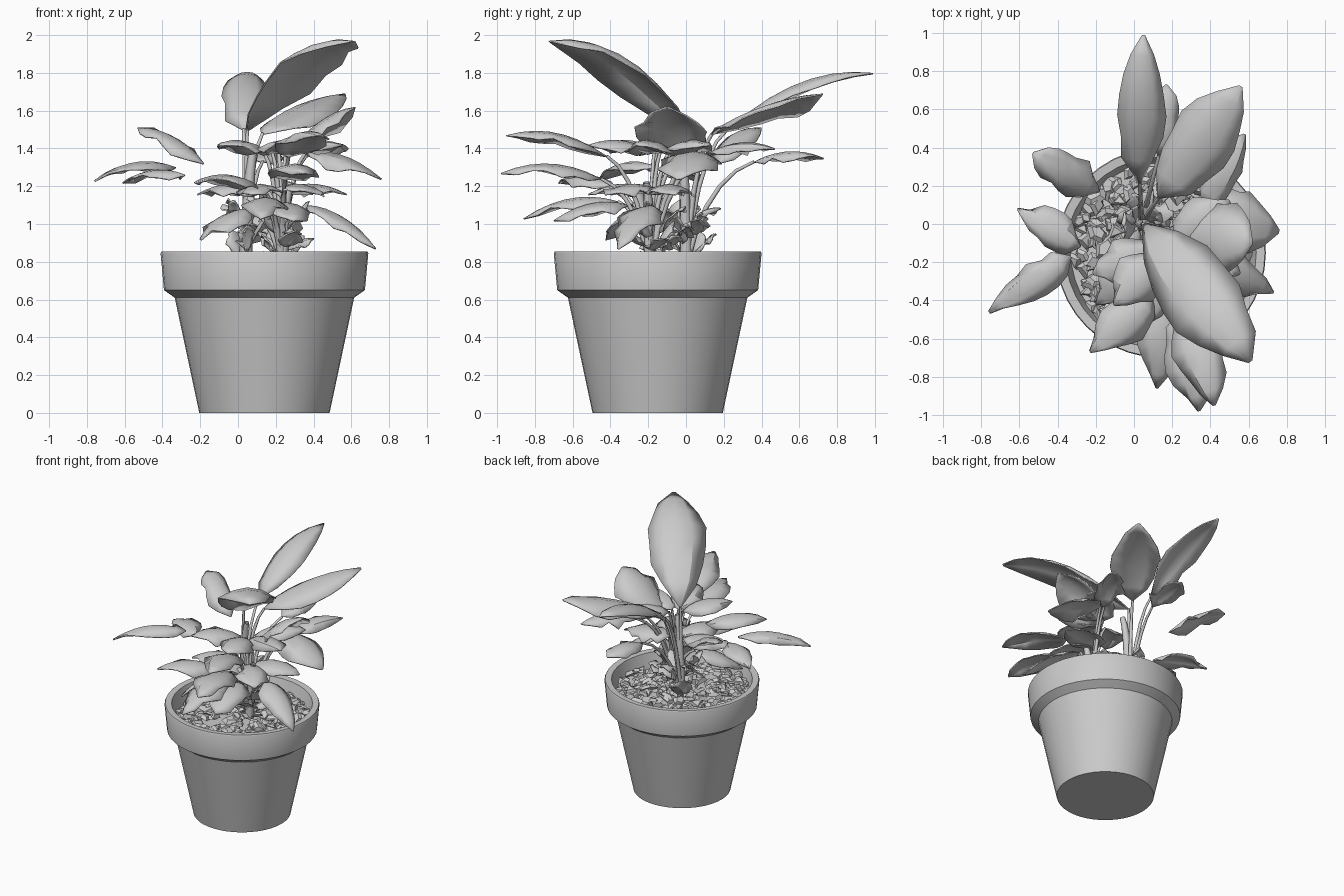
import bpy, bmesh, math, random
from mathutils import Vector, Matrix

if "Cube" in bpy.data.objects:
    bpy.data.objects.remove(bpy.data.objects["Cube"])

random.seed(7)
CX, CY = 0.14, -0.15          # pot axis


def finish(name, bm, angle=None):
    me = bpy.data.meshes.new(name)
    bm.to_mesh(me)
    bm.free()
    ob = bpy.data.objects.new(name, me)
    bpy.context.collection.objects.link(ob)
    if angle:
        bpy.ops.object.select_all(action='DESELECT')
        ob.select_set(True)
        bpy.context.view_layer.objects.active = ob
        bpy.ops.object.shade_smooth_by_angle(angle=math.radians(angle))
    return ob


def lathe(name, profile, sides, angle):
    bm = bmesh.new()
    rings = []
    for r, z in profile:
        rings.append([bm.verts.new((CX + r * math.cos(2 * math.pi * i / sides),
                                    CY + r * math.sin(2 * math.pi * i / sides), z))
                      for i in range(sides)])
    for a, b in zip(rings, rings[1:]):
        for i in range(sides):
            j = (i + 1) % sides
            bm.faces.new((a[i], a[j], b[j], b[i]))
    bm.faces.new(rings[0][::-1])
    bm.faces.new(rings[-1])
    return finish(name, bm, angle)


# Pot: tapered body, collar, inner wall down to the soil bed
lathe("pot", [(0.345, 0), (0.475, 0.61), (0.532, 0.65), (0.55, 0.845),
              (0.545, 0.855), (0.50, 0.852), (0.47, 0.74)], 40, 38)

# Soil: coarse angular chips lying on a low mound
bm = bmesh.new()
for k in range(260):
    r = 0.46 * math.sqrt(random.random())
    a = random.uniform(0, 2 * math.pi)
    s = random.uniform(0.03, 0.055)
    z = 0.82 - 0.11 * r + random.uniform(-0.02, 0.02)
    m = (Matrix.Translation((CX + r * math.cos(a), CY + r * math.sin(a), z))
         @ Matrix.Rotation(random.uniform(0, 6.28), 4, 'Z')
         @ Matrix.Rotation(random.uniform(-0.8, 0.8), 4, 'X')
         @ Matrix.Diagonal((s * 1.4, s, s * 0.45, 1)))
    bmesh.ops.create_cone(bm, cap_ends=True, segments=random.randint(3, 5),
                          radius1=1, radius2=0.6, depth=1.2, matrix=m)
finish("soil_chips", bm)


# Leaf: arched, folded blade with an uneven rim; size follows its length
def leaf(name, base, tip, width=None, bend=0.12):
    base, tip = Vector(base), Vector(tip)
    d = tip - base
    width = width or 0.1 + 0.25 * d.length
    arch = bend * d.length
    side = d.cross(Vector((0, 0, 1))).normalized()
    up = side.cross(d).normalized()
    n, cols = 7, 4
    bm = bmesh.new()
    rows = []
    for i in range(n + 1):
        t = i / n
        bulge = max(math.sin(math.pi * t ** 0.85), 0)
        w = 0.5 * width * max(0.06, bulge ** 0.75)
        mid = base + d * t + Vector((0, 0, arch * 4 * t * (1 - t)))
        row = []
        for j in range(cols + 1):
            v = 2 * j / cols - 1
            rim = random.uniform(-0.02, 0.02) if abs(v) == 1 and 0 < i < n else 0
            sag = -0.2 * width * v * v * bulge
            row.append(bm.verts.new(mid + side * (w * v + rim) + up * (sag + rim)))
        rows.append(row)
    for a, b in zip(rows, rows[1:]):
        for j in range(cols):
            bm.faces.new((a[j], a[j + 1], b[j + 1], b[j]))
    ob = finish(name, bm, 28)
    ob.modifiers.new("thickness", 'SOLIDIFY').thickness = 0.008


# Stalks: one curve object, a spline per stalk
cu = bpy.data.curves.new("stalks", 'CURVE')
cu.dimensions = '3D'
cu.bevel_depth = 0.011
cu.bevel_resolution = 1
bpy.context.collection.objects.link(bpy.data.objects.new("stalks", cu))


def stalk(end, root, fat=1.0):
    a, c = Vector(root), Vector(end)
    b = a.lerp(c, 0.3)
    b.z = a.z * 0.15 + c.z * 0.85
    sp = cu.splines.new('POLY')
    sp.points.add(5)
    for i, p in enumerate(sp.points):
        t = i / 5
        p.co = (*a.lerp(b, t).lerp(b.lerp(c, t), t), 1)
        p.radius = fat * (1.5 - 0.7 * t)


roots = [Vector((0.04, 0, 0.78)), Vector((0.23, -0.19, 0.78))]


def leaf_on_stalk(name, base, tip, width=None, bend=0.12):
    leaf(name, base, tip, width, bend)
    stalk(base, min(roots, key=lambda r: (r - Vector(base)).xy.length))


# Left leaves reach far out and stand clear of the stems
leaf("left_long_leaf", (-0.33, -0.17, 1.3), (-0.76, -0.46, 1.23), 0.19)
leaf("left_mid_leaf", (-0.28, -0.12, 1.26), (-0.61, 0.08, 1.22), 0.19)
leaf("left_upper_leaf", (-0.18, 0.17, 1.32), (-0.53, 0.37, 1.51), 0.21)

# Main outer leaves: base, tip and, where unusual, width and bend
leaf_on_stalk("top_leaf", (0.05, 0.0, 1.5), (0.61, -0.72, 1.97), 0.43, 0.15)
leaf_on_stalk("back_leaf", (0.03, 0.22, 1.5), (0.05, 0.99, 1.8), 0.25)
leaf_on_stalk("back_right_leaf", (0.13, 0.14, 1.48), (0.56, 0.72, 1.69), 0.34, 0.06)
leaf_on_stalk("back_right_lower_leaf", (0.36, 0.1, 1.36), (0.58, 0.47, 1.4))
leaf_on_stalk("back_small_leaf", (0.13, 0.36, 1.33), (0.17, 0.73, 1.35))
leaf_on_stalk("front_left_leaf", (0.1, -0.38, 1.2), (-0.23, -0.67, 1.22), 0.24)
leaf_on_stalk("front_left_low_leaf", (0.06, -0.2, 1.08), (-0.2, -0.42, 0.92), 0.24)
leaf_on_stalk("front_upper_leaf", (0.27, -0.42, 1.36), (0.42, -0.95, 1.47), 0.27)
leaf_on_stalk("front_mid_leaf", (0.25, -0.45, 1.24), (0.34, -0.98, 1.27), 0.26)
leaf_on_stalk("front_low_leaf", (0.16, -0.36, 1.12), (0.12, -0.86, 1.03))
leaf_on_stalk("front_drooping_leaf", (0.22, -0.3, 1.1), (0.3, -0.7, 1.02), 0.27)
leaf_on_stalk("right_leaf", (0.36, 0.06, 1.38), (0.76, -0.04, 1.24), 0.34)
leaf_on_stalk("right_upper_leaf", (0.25, -0.05, 1.36), (0.62, -0.1, 1.62), 0.38)
leaf_on_stalk("right_drooping_leaf", (0.36, -0.18, 1.1), (0.73, -0.36, 0.87))

# Crown: inner leaves fanned from the left round the front to the right
for k in range(8):
    a = math.radians(200 + 28 * k)
    h = (1.18, 1.38)[k % 2]
    out = Vector((math.cos(a), math.sin(a), 0))
    base = Vector((0.17, -0.12, h)) + out * 0.05
    leaf_on_stalk("crown_leaf", base, base + out * 0.36 + Vector((0, 0, 0.3 * (h - 1.25))), 0.25)

# Main stems of the two clumps, with young leaves standing in the soil around them
for c, root in enumerate(roots):
    stalk(root + Vector((0.05, -0.02, 0.64 - 0.2 * c)), root, 2.2)
    for k in range(12):
        a = k * 2.4 + c
        out = Vector((math.cos(a), math.sin(a), 0))
        base = root + out * 0.03 + Vector((0, 0, random.uniform(0.04, 0.28)))
        tip = base + out * random.uniform(0.06, 0.17) + Vector((0, 0, random.uniform(0.05, 0.2)))
        leaf("young_leaf", base, tip, random.uniform(0.08, 0.14))
